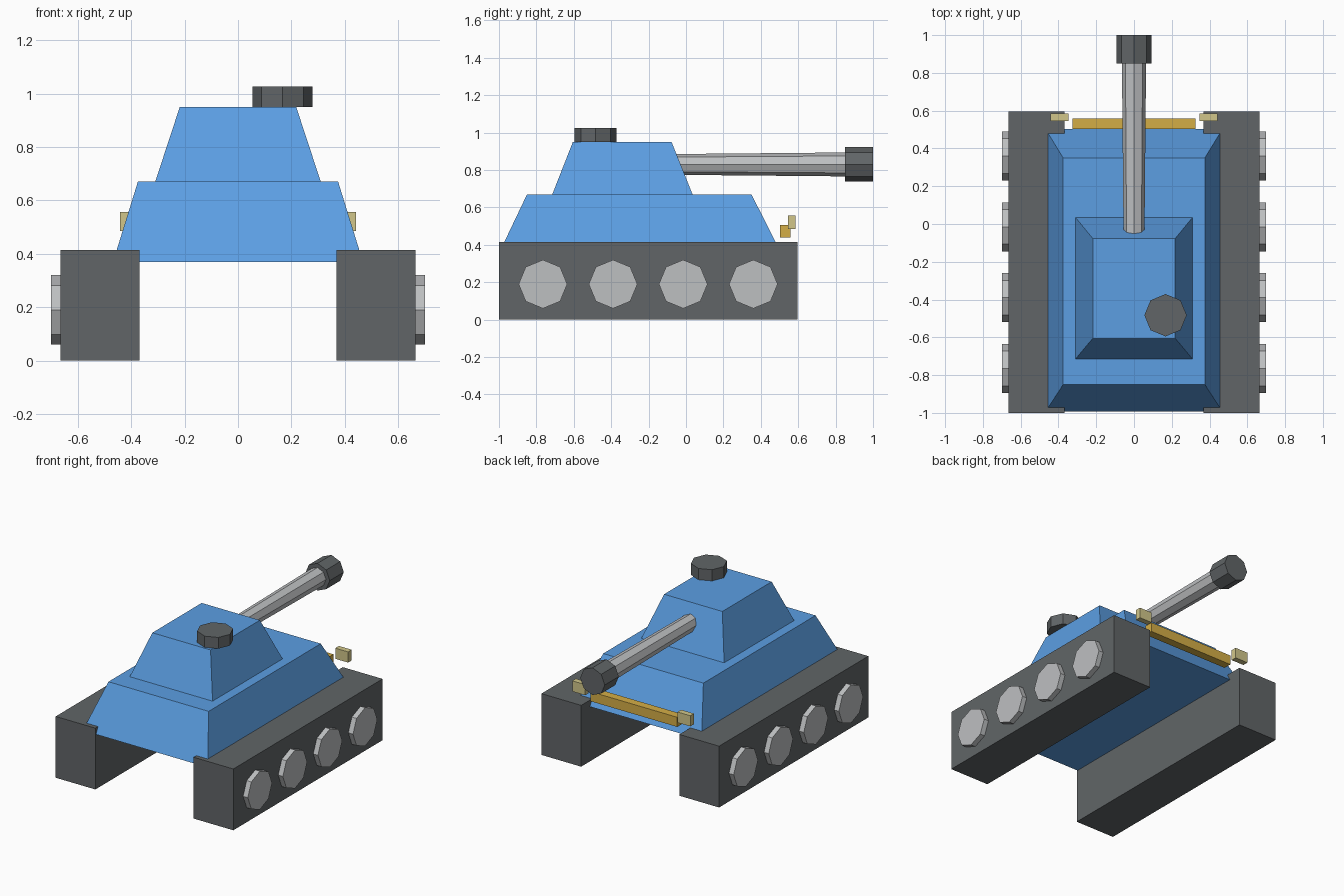
import bpy
import bmesh
from math import pi
from mathutils import Matrix, Vector

cube = bpy.data.objects.get("Cube")
if cube:
    bpy.data.objects.remove(cube, do_unlink=True)


def material(name, srgb):
    col = [(c / 255) ** 2.2 for c in srgb] + [1]
    m = bpy.data.materials.new(name)
    m.use_nodes = True
    m.diffuse_color = col
    m.node_tree.nodes["Principled BSDF"].inputs["Base Color"].default_value = col
    return m


BLUE = material("hull blue", (92, 157, 226))
DARK = material("dark grey", (97, 101, 103))
STEEL = material("light steel", (188, 190, 192))
GOLD = material("bumper gold", (211, 172, 72))
CREAM = material("lamp cream", (208, 197, 137))


def finish(bm, name, mat):
    bmesh.ops.recalc_face_normals(bm, faces=bm.faces)
    mesh = bpy.data.meshes.new(name)
    bm.to_mesh(mesh)
    bm.free()
    mesh.materials.append(mat)
    ob = bpy.data.objects.new(name, mesh)
    bpy.context.collection.objects.link(ob)
    return ob


def frustum(name, mat, bottom, top):
    """Box between two rectangles, each given as (half_x, y_min, y_max, z)."""
    bm = bmesh.new()
    bmesh.ops.create_cube(bm, size=2)
    for v in bm.verts:
        half, y0, y1, z = top if v.co.z > 0 else bottom
        v.co = (v.co.x * half, y1 if v.co.y > 0 else y0, z)
    return finish(bm, name, mat)


def box(name, mat, lo, hi):
    lo, hi = Vector(lo), Vector(hi)
    bm = bmesh.new()
    bmesh.ops.create_cube(bm, size=1)
    bmesh.ops.scale(bm, vec=hi - lo, verts=bm.verts)
    bmesh.ops.translate(bm, vec=(lo + hi) / 2, verts=bm.verts)
    return finish(bm, name, mat)


def octagon(name, mat, start, end, r0, r1):
    """Eight-sided tapered cylinder from start to end."""
    start, end = Vector(start), Vector(end)
    axis = end - start
    if abs(axis.x) > 0:
        rot = Matrix.Rotation(pi / 2 if axis.x > 0 else -pi / 2, 4, 'Y')
    elif abs(axis.y) > 0:
        rot = Matrix.Rotation(-pi / 2, 4, 'X')
    else:
        rot = Matrix()
    bm = bmesh.new()
    bmesh.ops.create_cone(bm, cap_ends=True, segments=8, radius1=r0, radius2=r1,
                          depth=axis.length,
                          matrix=Matrix.Translation((start + end) / 2) @ rot)
    return finish(bm, name, mat)


# Body
frustum("hull", BLUE, (0.468, -0.993, 0.502, 0.37), (0.375, -0.85, 0.35, 0.67))
frustum("turret", BLUE, (0.31, -0.715, 0.035, 0.67), (0.218, -0.605, -0.077, 0.95))
octagon("hatch", DARK, (0.167, -0.483, 0.95), (0.167, -0.483, 1.026), 0.112, 0.112)

# Gun
octagon("gun_barrel", STEEL, (0, -0.12, 0.83), (0, 0.86, 0.83), 0.055, 0.064)
octagon("gun_muzzle", DARK, (0, 0.85, 0.83), (0, 1, 0.83), 0.092, 0.092)

# Bumper
box("bumper", GOLD, (-0.325, 0.502, 0.44), (0.325, 0.558, 0.505))

# Tracks, wheels and lamps on both sides
for side, s in (("left", 1), ("right", -1)):
    xs = sorted((0.368 * s, 0.665 * s))
    box(side + "_track", DARK, (xs[0], -1, 0), (xs[1], 0.596, 0.415))
    for i in range(4):
        y = -0.765 + 0.375 * i
        octagon(f"{side}_wheel_{i + 1}", STEEL,
                (0.64 * s, y, 0.19), (0.7 * s, y, 0.19), 0.13, 0.13)
    xs = sorted((0.346 * s, 0.442 * s))
    box(side + "_lamp", CREAM, (xs[0], 0.546, 0.485), (xs[1], 0.585, 0.557))
